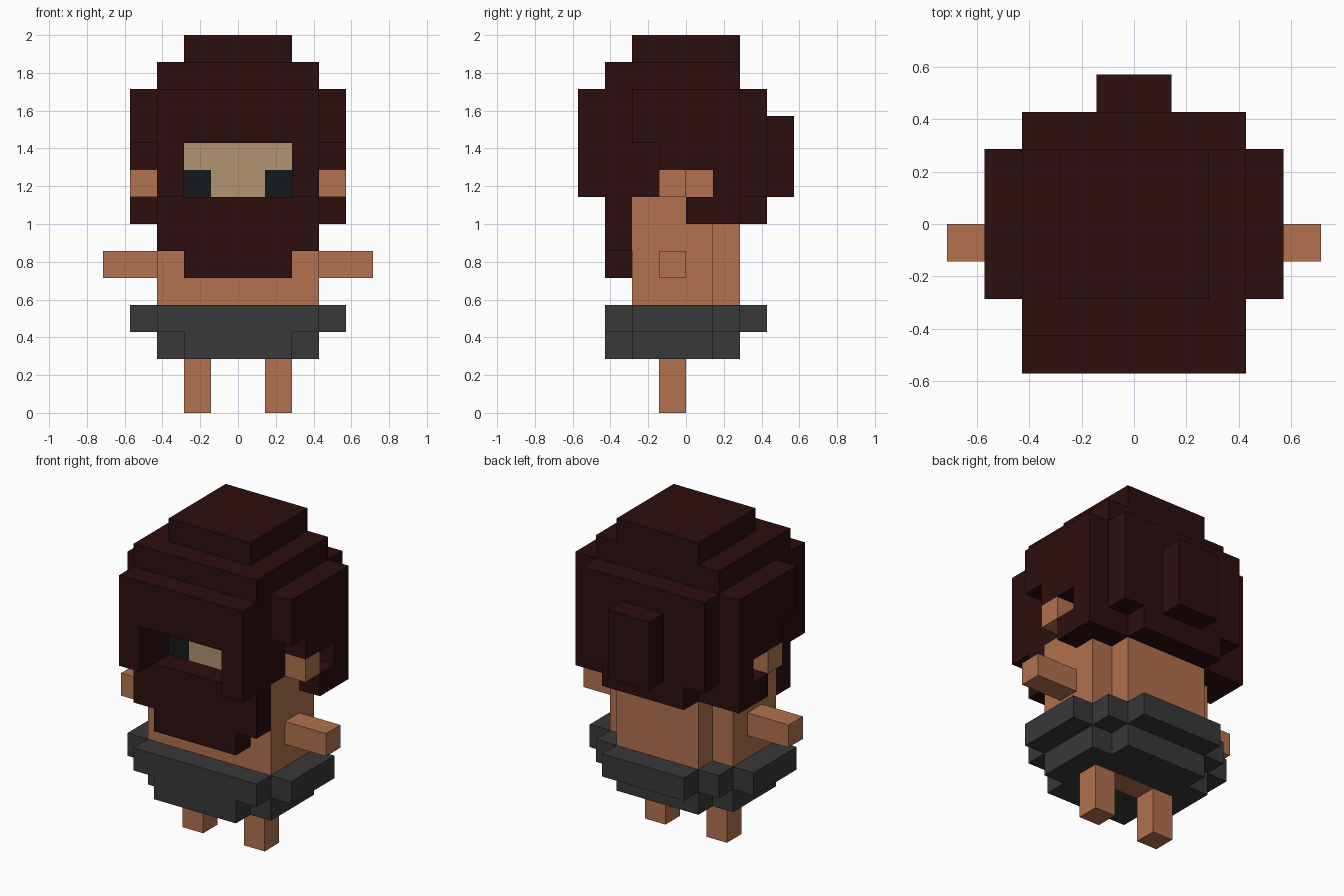
import bpy, bmesh
from itertools import product
from mathutils import Vector

if "Cube" in bpy.data.objects:
    bpy.data.objects.remove(bpy.data.objects["Cube"])

U = 2 / 14          # block size: the figure is 14 blocks tall
cells = {}          # block coordinate -> part name


def fill(part, x0, x1, y0, y1, z0, z1):
    """Fill a range of blocks; later parts replace earlier ones."""
    for c in product(range(x0, x1), range(y0, y1), range(z0, z1)):
        cells[c] = part


def wide(part, half, y0, y1, z0, z1):
    """Box centred on x = 0."""
    fill(part, -half, half, y0, y1, z0, z1)


def pair(part, x0, x1, y0, y1, z0, z1):
    """Box mirrored to both sides."""
    fill(part, x0, x1, y0, y1, z0, z1)
    fill(part, -x1, -x0, y0, y1, z0, z1)


# Torso with a stepped back
wide("torso", 3, -2, 1, 4, 8)
wide("torso", 2, 1, 2, 4, 8)

# Arms and legs
pair("arms", 3, 5, -1, 0, 5, 6)
pair("legs", 1, 2, -1, 0, 0, 2)

# Shorts: waist layer, lower layer, skin between the legs
wide("shorts", 4, -2, 1, 3, 4)
wide("shorts", 3, -3, 2, 3, 4)
wide("shorts", 2, 2, 3, 3, 4)
wide("shorts", 3, -2, 1, 2, 3)
wide("shorts", 2, -3, 2, 2, 3)
wide("legs", 2, -1, 0, 2, 3)

# Hair: crown layers
wide("hair", 2, -2, 2, 13, 14)
wide("hair", 3, -3, 2, 12, 13)
wide("hair", 3, -4, 3, 10, 12)
wide("hair", 4, -2, 2, 10, 12)
# Hair: sides and back
wide("hair", 4, -1, 2, 9, 10)
wide("hair", 4, 1, 2, 8, 9)
wide("hair", 3, 1, 3, 8, 10)
pair("hair", 2, 4, 0, 2, 7, 8)
wide("hair", 2, 1, 3, 7, 8)
# Hair: locks framing the face
pair("hair", 2, 3, -4, -1, 8, 10)

# Bun at the back
wide("hair_bun", 1, 3, 4, 8, 11)

# Beard
wide("beard", 3, -3, -2, 6, 8)
wide("beard", 2, -3, -2, 5, 6)

# Ears and the head side behind them
wide("ears", 3, -1, 1, 8, 9)
pair("ears", 3, 4, -1, 0, 8, 9)

# Recessed face and eyes
wide("face", 2, -2, -1, 8, 10)
pair("eyes", 1, 2, -2, -1, 8, 9)


def material(name, rgb):
    """Material from an 8-bit display colour."""
    lin = [((v / 255 + 0.055) / 1.055) ** 2.4 for v in rgb]
    m = bpy.data.materials.new(name)
    m.diffuse_color = (*lin, 1)
    m.use_nodes = True
    m.node_tree.nodes["Principled BSDF"].inputs["Base Color"].default_value = m.diffuse_color
    return m


skin = material("skin", (178, 113, 78))
dark_hair = material("dark_hair", (44, 13, 15))
cloth = material("cloth", (56, 56, 56))
pale = material("pale_skin", (178, 147, 112))
black = material("eye_black", (21, 24, 24))
MATS = {"torso": skin, "arms": skin, "legs": skin, "ears": skin,
        "shorts": cloth, "hair": dark_hair, "hair_bun": dark_hair,
        "beard": dark_hair, "face": pale, "eyes": black}


def build(part, mat):
    """Make the visible block faces of one part, merged into flat panels."""
    bm = bmesh.new()
    for c in [k for k, p in cells.items() if p == part]:
        for axis, side in product(range(3), (0, 1)):
            n = list(c)
            n[axis] += 1 if side else -1
            if tuple(n) in cells:
                continue
            corners = []
            for i, j in ((0, 0), (1, 0), (1, 1), (0, 1)):
                v = Vector(c)
                v[axis] += side
                v[(axis + 1) % 3] += i
                v[(axis + 2) % 3] += j
                corners.append(bm.verts.new(v * U))
            bm.faces.new(corners if side else corners[::-1])
    bmesh.ops.remove_doubles(bm, verts=bm.verts[:], dist=1e-4)
    bmesh.ops.dissolve_limit(bm, angle_limit=0.02, verts=bm.verts[:],
                             edges=bm.edges[:])
    mesh = bpy.data.meshes.new(part)
    bm.to_mesh(mesh)
    bm.free()
    mesh.materials.append(mat)
    bpy.context.collection.objects.link(bpy.data.objects.new(part, mesh))


for part, mat in MATS.items():
    build(part, mat)
